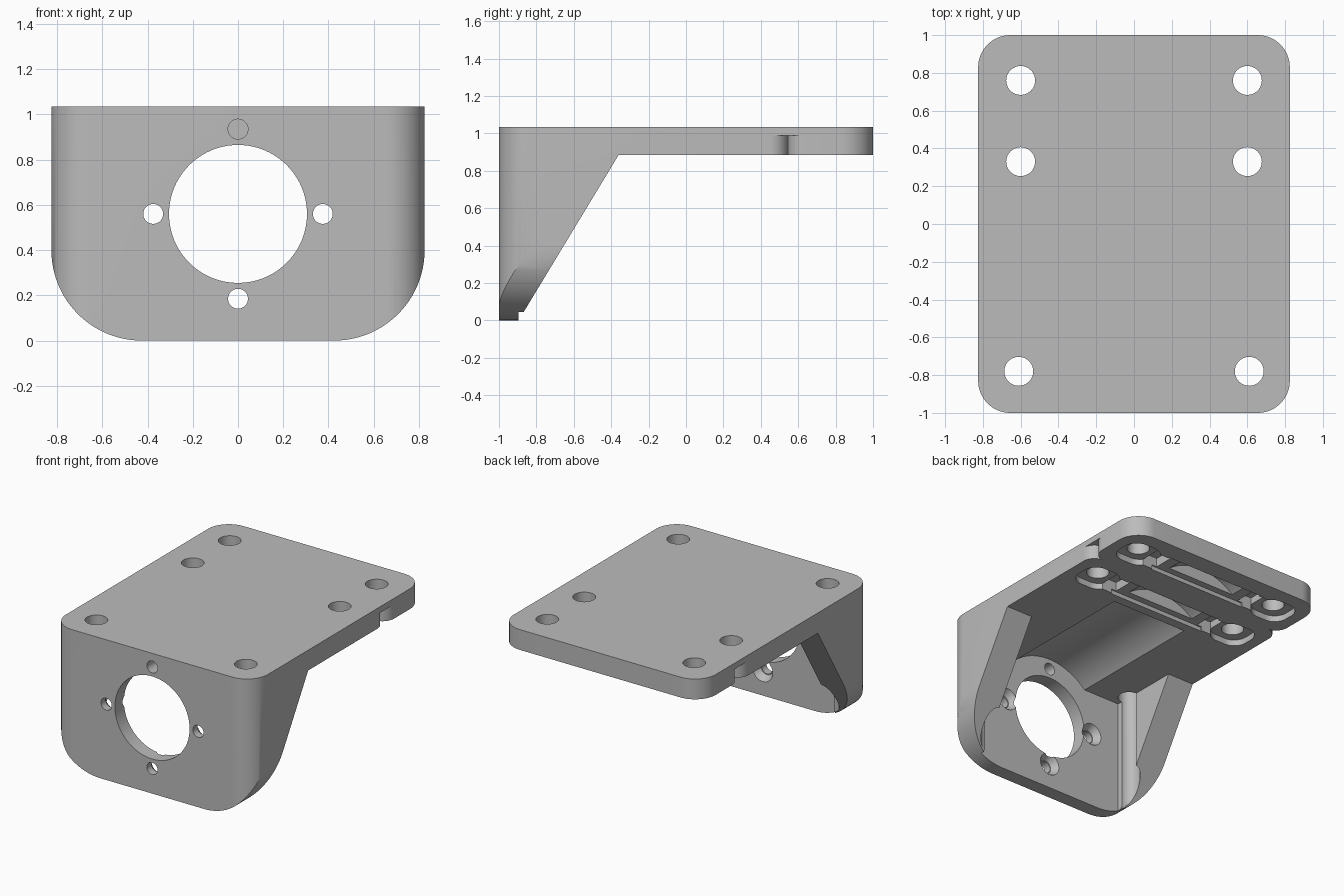
import bpy, bmesh
from math import pi, cos, sin

cube = bpy.data.objects.get("Cube")
if cube:
    bpy.data.objects.remove(cube)

# Main dimensions
HALF_W, TOP, UNDER, SKIN = 0.825, 1.035, 0.885, 0.99
AXIS_Z, BACK_FACE, INNER = 0.56, -0.895, 0.61

grey = bpy.data.materials.new("plain grey")
grey.use_nodes = True
grey.diffuse_color = (0.5, 0.5, 0.5, 1)
grey.node_tree.nodes["Principled BSDF"].inputs["Base Color"].default_value = (0.5, 0.5, 0.5, 1)

PLACE = {"x": lambda u, v, w: (w, u, v),
         "y": lambda u, v, w: (u, w, v),
         "z": lambda u, v, w: (u, v, w)}


def prism(name, start, axis, lo, hi, end=None):
    """Solid between one outline and a second (by default the same) along an axis."""
    bm = bmesh.new()
    place = PLACE[axis]
    a = [bm.verts.new(place(u, v, lo)) for u, v in start]
    b = [bm.verts.new(place(u, v, hi)) for u, v in (end or start)]
    bm.faces.new(a)
    bm.faces.new(b)
    for i in range(len(a)):
        j = (i + 1) % len(a)
        bm.faces.new((a[i], a[j], b[j], b[i]))
    bmesh.ops.recalc_face_normals(bm, faces=bm.faces)
    mesh = bpy.data.meshes.new(name)
    bm.to_mesh(mesh)
    bm.free()
    obj = bpy.data.objects.new(name, mesh)
    bpy.context.collection.objects.link(obj)
    return obj


def arc(u, v, r, a0, a1, n=16):
    return [(u + r * cos(a0 + (a1 - a0) * i / n), v + r * sin(a0 + (a1 - a0) * i / n))
            for i in range(n + 1)]


def circle(u, v, r, n=48):
    return arc(u, v, r, 0, 2 * pi, n)[:-1]


def rounded(u0, u1, v0, v1, r):
    return (arc(u0 + r, v0 + r, r, pi, 1.5 * pi) + arc(u1 - r, v0 + r, r, 1.5 * pi, 2 * pi)
            + arc(u1 - r, v1 - r, r, 0, pi / 2) + arc(u0 + r, v1 - r, r, pi / 2, pi))


def rect(u0, u1, v0, v1):
    return [(u0, v0), (u1, v0), (u1, v1), (u0, v1)]


def carve(target, tool, operation="DIFFERENCE"):
    tool.hide_render = True
    mod = target.modifiers.new("carve", "BOOLEAN")
    mod.operation, mod.object, mod.solver = operation, tool, "EXACT"
    bpy.context.view_layer.objects.active = target
    bpy.ops.object.modifier_apply(modifier=mod.name)
    bpy.data.objects.remove(tool)


# Bracket body: rounded plan, side and front outlines intersected
bracket = prism("motor_bracket", rounded(-HALF_W, HALF_W, -1, 1, 0.17), "z", 0, TOP)
bracket.data.materials.append(grey)
side = [(-1.1, -0.1), (BACK_FACE, -0.1), (BACK_FACE, 0), (-0.36, UNDER),
        (1.1, UNDER), (1.1, 1.2), (-1.1, 1.2)]
carve(bracket, prism("side_outline", side, "x", -1, 1), "INTERSECT")
front = (arc(-0.425, 0.4, 0.4, pi, 1.5 * pi, 24) + arc(0.425, 0.4, 0.4, 1.5 * pi, 2 * pi, 24)
         + [(HALF_W, 1.2), (-HALF_W, 1.2)])
front = [(u * 1.0002, v) for u, v in front]
carve(bracket, prism("front_outline", front, "y", -1.2, 1.2), "INTERSECT")

# Space between the side gussets, and the round motor channel under the plate
carve(bracket, prism("gusset_gap", rect(-INNER, INNER, -0.2, UNDER), "y", BACK_FACE, 0.1))
carve(bracket, prism("motor_channel", circle(0, AXIS_Z, 0.45, 96), "y", BACK_FACE, 0.16))

# Shaft opening and four countersunk screw holes in the front wall
carve(bracket, prism("shaft_opening", circle(0, AXIS_Z, 0.305, 80), "y", -1.1, -0.8))
for i in range(4):
    u, v = 0.375 * cos(i * pi / 2), AXIS_Z + 0.375 * sin(i * pi / 2)
    carve(bracket, prism("screw_hole", circle(u, v, 0.044, 32), "y", -1.1, -0.85))
    if i != 1:
        carve(bracket, prism("countersink", circle(u, v, 0.05, 32), "y", -0.945, -0.885,
                             circle(u, v, 0.088, 32)))

# Recesses around the two rear rows of mounting holes
for y in (0.33, 0.76):
    for s in (-1, 1):
        x = s * 0.6
        carve(bracket, prism("hole_pocket", rounded(x - 0.14, x + 0.14, y - 0.13, y + 0.13, 0.1),
                             "z", 0.8, 0.93))
        carve(bracket, prism("nut_slot", rect(s * 0.42 - 0.06, s * 0.42 + 0.06, y - 0.09, y + 0.09),
                             "z", 0.8, 0.98))
    carve(bracket, prism("cross_slot", rect(-0.4, 0.4, y - 0.1, y + 0.1), "z", 0.8, 0.915))
    carve(bracket, prism("arched_slot", circle(0, AXIS_Z, 0.452, 96), "y", y - 0.05, y + 0.06))

# Cusp-shaped side notches below the top skin
for s in (-1, 1):
    r, y, x = 0.095, 0.545, HALF_W - 0.095
    lower = [(u, v) for u, v in arc(x, y - r, r, 0, pi / 2)]
    upper = [(u, v) for u, v in arc(x, y + r, r, -pi / 2, 0)]
    notch = lower + upper[1:] + [(HALF_W + 0.1, y + r), (HALF_W + 0.1, y - r)]
    carve(bracket, prism("side_notch", [(s * u, v) for u, v in notch], "z", 0.8, SKIN))

# Vertical mounting holes; the front pair runs down the gussets
for s in (-1, 1):
    for x, y in ((0.6, 0.76), (0.6, 0.33), (0.61, -0.78)):
        carve(bracket, prism("mounting_hole", circle(s * x, y, 0.0765, 40), "z", -0.2, 1.2))

# Smooth curved walls, sharp edges
bpy.ops.object.select_all(action="DESELECT")
bracket.select_set(True)
bpy.context.view_layer.objects.active = bracket
bpy.ops.object.shade_smooth_by_angle(angle=0.5)
